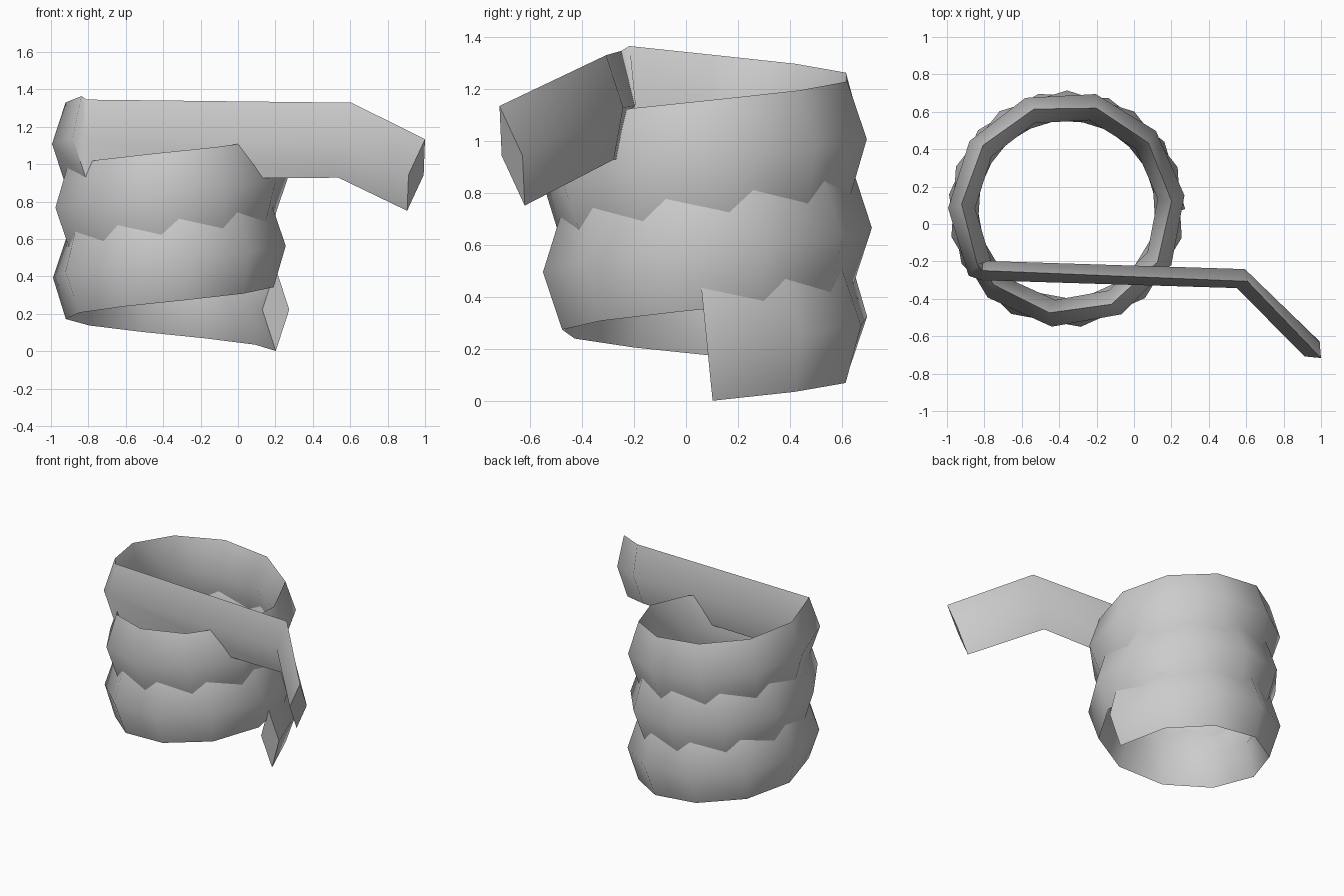
import bpy, bmesh, math
from mathutils import Vector

if "Cube" in bpy.data.objects:
    bpy.data.objects.remove(bpy.data.objects["Cube"])

UP = Vector((0, 0, 1))


def diamond(center, tangent, half_w, half_h):
    """Diamond section square to the path: top, right, bottom, left."""
    t = Vector(tangent).normalized()
    side = t.cross(UP).normalized()
    up = side.cross(t)
    c = Vector(center)
    return [c + up * half_h, c + side * half_w, c - up * half_h, c - side * half_w]


# coil: helix of 27 straight steps
R, STEP, RISE = 0.562, math.radians(34.6), 0.0341
sections = []
for i in range(28):
    a = i * STEP
    c = (-0.36 + R * math.cos(a), 0.08 + R * math.sin(a), 0.222 + RISE * i)
    t = (-R * math.sin(a), R * math.cos(a), RISE / STEP)
    sections.append(diamond(c, t, 0.072, 0.222))

# straight tail crossing the coil, then bending forward and down
run = Vector((1.39, -0.042, -0.006))
bend = Vector((0.375, -0.38, -0.19))
sections.append(diamond((-0.81, -0.249, 1.133), run, 0.052, 0.212))
sections.append(diamond((0.572, -0.292, 1.128), run.normalized() + bend.normalized(), 0.055, 0.204))
sections.append(diamond((0.952, -0.668, 0.942), bend, 0.057, 0.203))

# skin the sections and cap both ends
bm = bmesh.new()
rings = [[bm.verts.new(p) for p in s] for s in sections]
for a, b in zip(rings, rings[1:]):
    for k in range(4):
        n = (k + 1) % 4
        bm.faces.new((a[k], a[n], b[n], b[k]))
bm.faces.new(rings[0])
bm.faces.new(rings[-1][::-1])
bmesh.ops.recalc_face_normals(bm, faces=bm.faces[:])
me = bpy.data.meshes.new("coiled_strip")
bm.to_mesh(me)
bm.free()
strip = bpy.data.objects.new("coiled_strip", me)
bpy.context.collection.objects.link(strip)
bpy.context.view_layer.objects.active = strip
strip.select_set(True)
bpy.ops.object.shade_smooth_by_angle(angle=math.radians(52))
